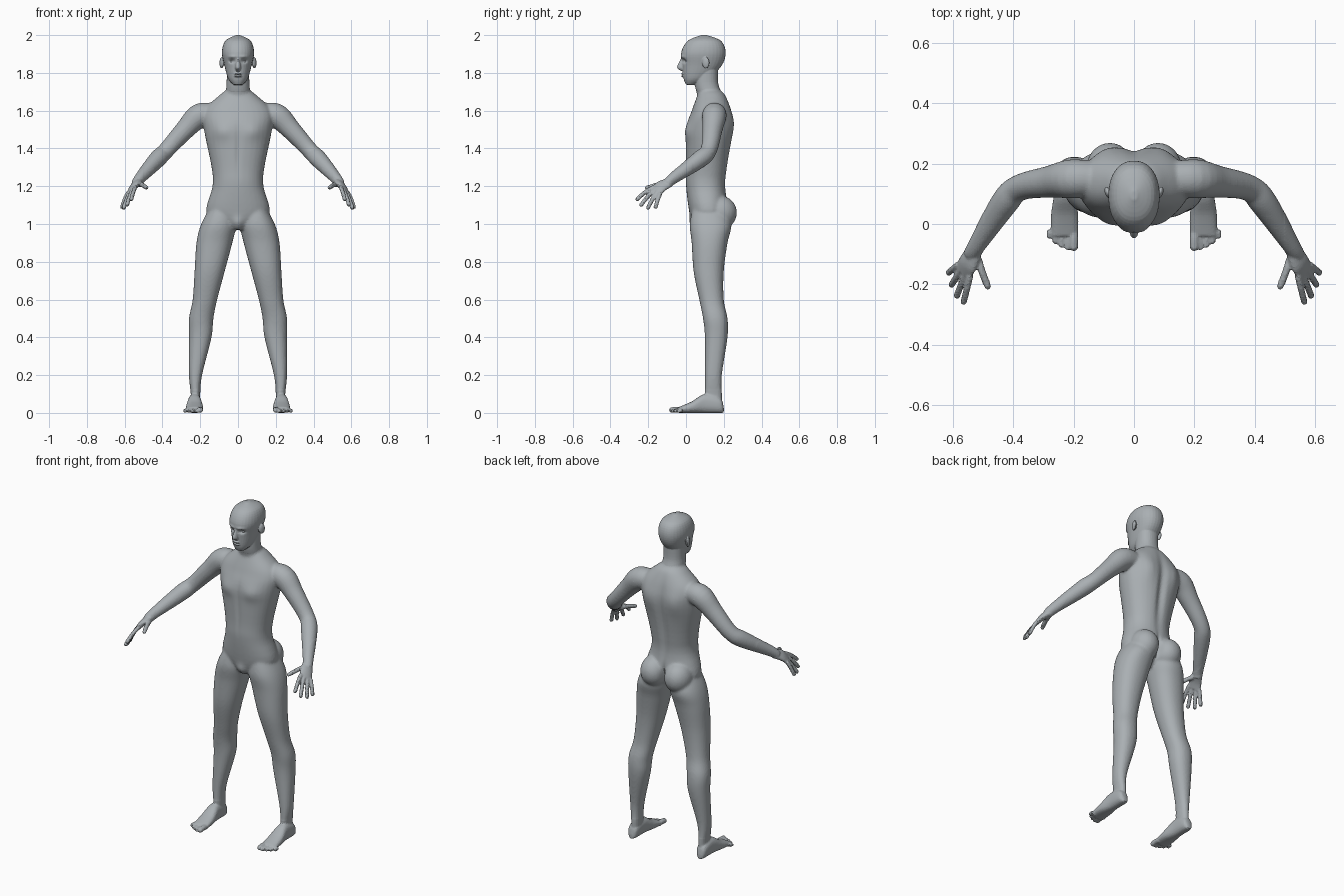
import bpy, bmesh, math
from mathutils import Vector, Matrix

cube = bpy.data.objects.get("Cube")
if cube:
    bpy.data.objects.remove(cube, do_unlink=True)

skin = bpy.data.materials.new("grey skin")
skin.use_nodes = True
colour = (0.4, 0.43, 0.45, 1)
skin.diffuse_color = colour
skin.node_tree.nodes["Principled BSDF"].inputs["Base Color"].default_value = colour

X, Y, Z = Matrix.Identity(3)


def spline(rows, steps=5):
    """Smooth rows of numbers with a Catmull-Rom curve."""
    points = [Vector(row) for row in rows]
    points = [points[0], *points, points[-1]]
    smooth = []
    for before, start, end, after in zip(points, points[1:], points[2:], points[3:]):
        leave, arrive = (end - before) / 2, (after - start) / 2
        for i in range(steps):
            t = i / steps
            ease = t * t * (3 - 2 * t)
            smooth.append(start.lerp(end, ease) + leave * t * (1 - t) ** 2 - arrive * t * t * (1 - t))
    return smooth + [points[-1]]


def sides_of(x):
    """Parts off the centre line are built on both sides."""
    return (1, -1) if abs(x) > 1e-5 else (1,)


def rounded(value, power):
    return math.copysign(abs(value) ** (2 / power), value)


def loft(bm, rows, axes=None, power=2.0, segments=32):
    """Skin rounded sections given as (x, y, z, first radius, second radius)."""
    rows = spline(rows)
    centres = [Vector(row[:3]) for row in rows]
    last = len(rows) - 1
    for side in sides_of(rows[0][0]):
        rings = []
        for i, row in enumerate(rows):
            if axes:
                u, v = axes
            else:
                along = centres[min(i + 1, last)] - centres[max(i - 1, 0)]
                u = along.cross(Z).normalized()
                v = along.cross(u).normalized()
            ring = []
            for k in range(segments):
                angle = math.tau * k / segments
                p = (centres[i] + u * row[3] * rounded(math.cos(angle), power)
                     + v * row[4] * rounded(math.sin(angle), power))
                ring.append(bm.verts.new((p.x * side, p.y, p.z)))
            rings.append(ring)
        for lower, upper in zip(rings, rings[1:]):
            for k in range(segments):
                bm.faces.new((lower[k - 1], lower[k], upper[k], upper[k - 1]))
        bm.faces.new(rings[0])
        bm.faces.new(rings[-1])


def stack(bm, rows, power=2.2):
    """Horizontal sections given as (z, inner x, outer x, front y, back y)."""
    loft(bm, [((inner + outer) / 2, (front + back) / 2, z, (outer - inner) / 2, (back - front) / 2)
              for z, inner, outer, front, back in rows], (X, Y), power)


def centred(rows):
    """Sections on the centre line given as (z, half width, front y, back y)."""
    return [(z, -half, half, front, back) for z, half, front, back in rows]


def tube(bm, rows):
    """A round limb given as (x, y, z, radius)."""
    loft(bm, [(x, y, z, radius, radius) for x, y, z, radius in rows])


def ball(bm, centre, radii, turn=0):
    x, y, z = centre
    for side in sides_of(x):
        place = (Matrix.Translation((x * side, y, z)) @ Matrix.Rotation(turn * side, 4, 'Z')
                 @ Matrix.Diagonal((*radii, 1)))
        bmesh.ops.create_uvsphere(bm, u_segments=24, v_segments=16, radius=1, matrix=place)


def digit(bm, start, end, radius, lift):
    """A finger or toe: a slightly bent tube with a round end."""
    start, end = Vector(start), Vector(end)
    tip = end - (end - start).normalized() * radius
    bend = (start + tip) / 2 + Z * lift
    tube(bm, [(*point, radius) for point in (start, bend, tip)])
    ball(bm, tip, [radius] * 3)


def finish(bm, name):
    bmesh.ops.recalc_face_normals(bm, faces=bm.faces)
    mesh = bpy.data.meshes.new(name)
    bm.to_mesh(mesh)
    bm.free()
    part = bpy.data.objects.new(name, mesh)
    bpy.context.collection.objects.link(part)
    mesh.materials.append(skin)
    mesh.shade_smooth()
    return part


def modify(part, kind, **settings):
    modifier = part.modifiers.new(kind.title(), kind)
    for key, value in settings.items():
        setattr(modifier, key, value)
    bpy.context.view_layer.objects.active = part
    bpy.ops.object.modifier_apply(modifier=modifier.name)


def press(part, centre, size, depth):
    """Push the surface softly along y around a point, on both sides if off centre."""
    for side in sides_of(centre[0]):
        middle = Vector((centre[0] * side, centre[1], centre[2]))
        for vertex in part.data.vertices:
            offset = vertex.co - middle
            distance = sum((o / s) ** 2 for o, s in zip(offset, size))
            if distance < 6:
                vertex.co.y += depth * math.exp(-distance)


neck = centred([(1.6, .08, .08, .22), (1.7, .065, .055, .185),
                (1.75, .06, .045, .17), (1.83, .06, .05, .17)])

# Torso, neck and buttocks
body = bmesh.new()
stack(body, centred([
    (.97, .03, .05, .15), (1.05, .165, .02, .22), (1.2, .135, 0, .21), (1.3, .14, 0, .22),
    (1.5, .18, 0, .25), (1.6, .18, .03, .24), (1.68, .1, .06, .21), (1.71, .06, .07, .18)]))
stack(body, neck)
ball(body, (.08, .18, 1.06), (.08, .09, .09))

# Legs
stack(body, [
    (1.1, .03, .14, .04, .2), (1, .01, .195, .02, .24), (.9, .03, .22, .03, .22),
    (.75, .07, .23, .04, .2), (.6, .11, .24, .07, .2), (.5, .13, .26, .09, .22),
    (.4, .14, .26, .1, .22), (.2, .19, .26, .1, .19), (.1, .2, .25, .1, .19), (.02, .2, .25, .11, .19)])

# Feet and toes
loft(body, [(.23, y, height / 2, half, height / 2) for y, half, height in [
    (.2, .01, .03), (.18, .03, .08), (.1, .035, .1), (.03, .045, .06), (-.04, .045, .03)]], (X, Z), 2.4)
for i in range(5):
    radius = .01 if i else .015
    x = .2 + i * .02
    digit(body, (x, -.02, radius), (x, (i / 2) ** 2 / 100 - .09, radius), radius, .003)

# Arms, from shoulder through elbow to wrist
tube(body, [(.1, .15, 1.58, .05), (.2, .15, 1.575, .065), (.28, .14, 1.5, .053), (.38, .12, 1.39, .044),
            (.43, .07, 1.34, .046), (.52, -.07, 1.24, .03), (.54, -.1, 1.21, .026)])

# Palms, fingers and thumbs
across = Vector((.6, .6, -.5)).normalized()
first_knuckle = Vector((.545, -.18, 1.19))
forward, outward = Vector((.2, -.8, -.6)), Vector((.35, -.3, -.85))
palm_end = first_knuckle + across * .035
loft(body, [(.53, -.09, 1.22, .03, .022), (.55, -.13, 1.2, .038, .018), (*palm_end, .038, .012)],
     (across, across.cross(forward).normalized()))
for i, length in enumerate((.11, .12, .11, .085)):
    knuckle = first_knuckle + across * .023 * i
    direction = forward.lerp(outward, i / 3).normalized()
    digit(body, knuckle - direction * .01, knuckle + direction * length, .011, .006)
digit(body, (.52, -.11, 1.21), (.48, -.22, 1.19), .013, .004)

# Blend the body into one skin, keeping hands and feet crisp
body = finish(body, "body")
modify(body, 'REMESH', mode='VOXEL', voxel_size=.0055)
soft = body.vertex_groups.new(name="soft")
soft.add([v.index for v in body.data.vertices if abs(v.co.x) < .5 and v.co.z > .12], 1, 'REPLACE')
modify(body, 'SMOOTH', iterations=20, vertex_group=soft.name)
modify(body, 'SMOOTH', iterations=2)

# Spine, cleft, shoulder blades, chest, belly line and groin
press(body, centre=(0, .24, 1.4), size=(.025, .08, .2), depth=-.015)
press(body, centre=(0, .25, 1.04), size=(.012, .07, .07), depth=-.03)
press(body, centre=(.09, .23, 1.53), size=(.05, .07, .08), depth=.012)
press(body, centre=(.085, 0, 1.49), size=(.055, .07, .045), depth=-.012)
press(body, centre=(0, 0, 1.4), size=(.014, .07, .13), depth=.006)
press(body, centre=(0, .03, 1), size=(.03, .05, .035), depth=-.015)

# Head: skull and jaw, nose, lips and ears
head = bmesh.new()
stack(head, neck[1:])
stack(head, centred([
    (1.737, .025, 0, .05), (1.77, .052, -.013, .12), (1.84, .072, -.02, .19),
    (1.91, .085, -.025, .21), (1.97, .067, .01, .185), (2, .01, .08, .11)]))
stack(head, centred([(1.88, .008, -.025, .02), (1.83, .016, -.048, .02), (1.81, .01, -.025, .02)]))
for z in (1.783, 1.796):
    ball(head, (0, -.014, z), (.02, .012, .006))
ball(head, (.087, .105, 1.853), (.01, .02, .03), turn=-.3)
head = finish(head, "head")
modify(head, 'REMESH', mode='VOXEL', voxel_size=.0035)
modify(head, 'SMOOTH', iterations=4)

# Eye sockets, brows and mouth line
press(head, centre=(.033, -.015, 1.863), size=(.017, .03, .011), depth=.014)
press(head, centre=(.03, -.015, 1.886), size=(.024, .03, .008), depth=-.005)
press(head, centre=(0, -.03, 1.79), size=(.018, .02, .003), depth=.004)

# Eyes
eyes = bmesh.new()
ball(eyes, (.033, .009, 1.862), (.013, .012, .009))
finish(eyes, "eyes")
